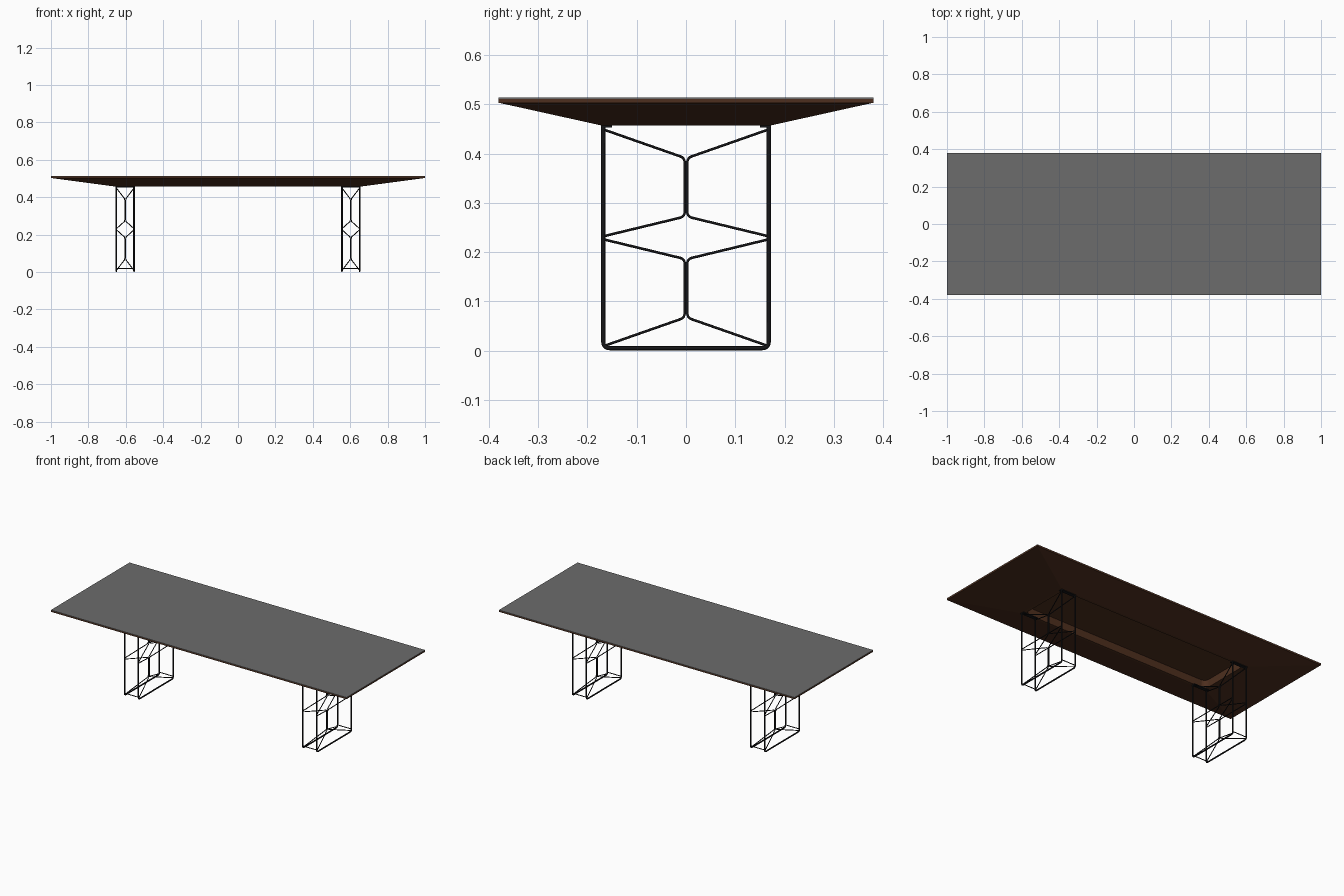
import bpy, bmesh, math
from mathutils import Vector

if "Cube" in bpy.data.objects:
    bpy.data.objects.remove(bpy.data.objects["Cube"])


def mat(name, c):
    m = bpy.data.materials.new(name)
    m.diffuse_color = (*c, 1)
    m.use_nodes = True
    m.node_tree.nodes["Principled BSDF"].inputs["Base Color"].default_value = m.diffuse_color
    return m


GREY = mat("grey surface", (0.15, 0.15, 0.15))
WOOD = mat("dark brown wood", (0.075, 0.028, 0.013))
BLACK = mat("black metal", (0.008, 0.008, 0.009))


def make(name, bm, m):
    bmesh.ops.recalc_face_normals(bm, faces=bm.faces)
    me = bpy.data.meshes.new(name)
    bm.to_mesh(me)
    bm.free()
    me.materials.append(m)
    ob = bpy.data.objects.new(name, me)
    bpy.context.collection.objects.link(ob)
    return ob


def box(name, lo, hi, m):
    bm = bmesh.new()
    bmesh.ops.create_cube(bm, size=1)
    for v in bm.verts:
        v.co = Vector([lo[i] + (v.co[i] + 0.5) * (hi[i] - lo[i]) for i in range(3)])
    return make(name, bm, m)


def rounded(pts, r, n=4):
    # replace inner corners of a path by short arcs
    pts = [Vector(p) for p in pts]
    out = [pts[0]]
    for a, b, c in zip(pts, pts[1:], pts[2:]):
        p, q = b + (a - b).normalized() * r, b + (c - b).normalized() * r
        for i in range(n + 1):
            t = i / n
            out.append(p * (1 - t) ** 2 + b * 2 * t * (1 - t) + q * t * t)
    return out + [pts[-1]]


def rod(name, pts, radius, r=0.0):
    pts = rounded(pts, r) if r else [Vector(p) for p in pts]
    cu = bpy.data.curves.new(name, 'CURVE')
    cu.dimensions = '3D'
    cu.bevel_depth = radius
    cu.bevel_resolution = 2
    cu.use_fill_caps = True
    sp = cu.splines.new('POLY')
    sp.points.add(len(pts) - 1)
    for p, co in zip(sp.points, pts):
        p.co = (*co, 1)
    cu.materials.append(BLACK)
    ob = bpy.data.objects.new(name, cu)
    bpy.context.collection.objects.link(ob)


# table top: grey sheet over a wooden body with bevelled underside and a recess
box("top_sheet", (-1, -0.38, 0.511), (1, 0.38, 0.514), GREY)
RX, RY, RR = 0.635, 0.158, 0.03
inner = []
for cx, cy, a0 in ((1, 1, 0), (-1, 1, 90), (-1, -1, 180), (1, -1, 270)):
    for i in range(7):
        a = math.radians(a0 + i * 15)
        inner.append((cx * (RX - RR) + RR * math.cos(a), cy * (RY - RR) + RR * math.sin(a)))
bm = bmesh.new()
rings = []
for hx, hy, z in ((1, 0.38, 0.511), (1, 0.38, 0.503), (0.655, 0.172, 0.457)):
    rings.append([bm.verts.new((sx * hx, sy * hy, z)) for sx, sy in ((1, 1), (-1, 1), (-1, -1), (1, -1))])
low = [bm.verts.new((x, y, 0.457)) for x, y in inner]
roof = [bm.verts.new((x, y, 0.503)) for x, y in inner]
for a, b in (rings[:2], rings[1:], (low, roof)):
    for i in range(len(a)):
        j = (i + 1) % len(a)
        bm.faces.new((a[i], a[j], b[j], b[i]))
bm.faces.new(rings[0])
bm.faces.new(roof)
# rim between square outline and rounded recess
for k in range(4):
    for i in range(6):
        bm.faces.new((rings[2][k], low[k * 7 + i], low[k * 7 + i + 1]))
    n = (k + 1) % 4
    bm.faces.new((rings[2][k], low[k * 7 + 6], low[n * 7], rings[2][n]))
make("table_body", bm, WOOD)

# two wire legs
W, D, R, T = 0.047, 0.168, 0.0038, 0.0026
for cx, side in ((-0.603, "left"), (0.603, "right")):
    for sx in (-1, 1):
        x = cx + sx * W
        # upright U-shaped frame
        rod(side + "_leg_frame", [(x, -D, 0.457), (x, -D, 0.005), (x, D, 0.005), (x, D, 0.457)], R + 0.0005, 0.014)
        for sy in (-1, 1):
            # bent wires that meet in the middle
            for z0, z1, z2, z3 in ((0.449, 0.391, 0.272, 0.232), (0.009, 0.067, 0.186, 0.226)):
                c = (cx + sx * 0.0025, sy * 0.0025)
                rod(side + "_leg_wire", [(x, sy * D, z0), (*c, z1), (*c, z2), (x, sy * D, z3)], T, 0.01)
    for sy in (-1, 1):
        # cross bars and mounting plates
        rod(side + "_leg_crossbar", [(cx - W, sy * D, 0.018), (cx + W, sy * D, 0.018)], T)
        y0, y1 = sorted((sy * 0.15, sy * 0.172))
        box(side + "_leg_plate", (cx - W - 0.004, y0, 0.453), (cx + W + 0.004, y1, 0.458), BLACK)
